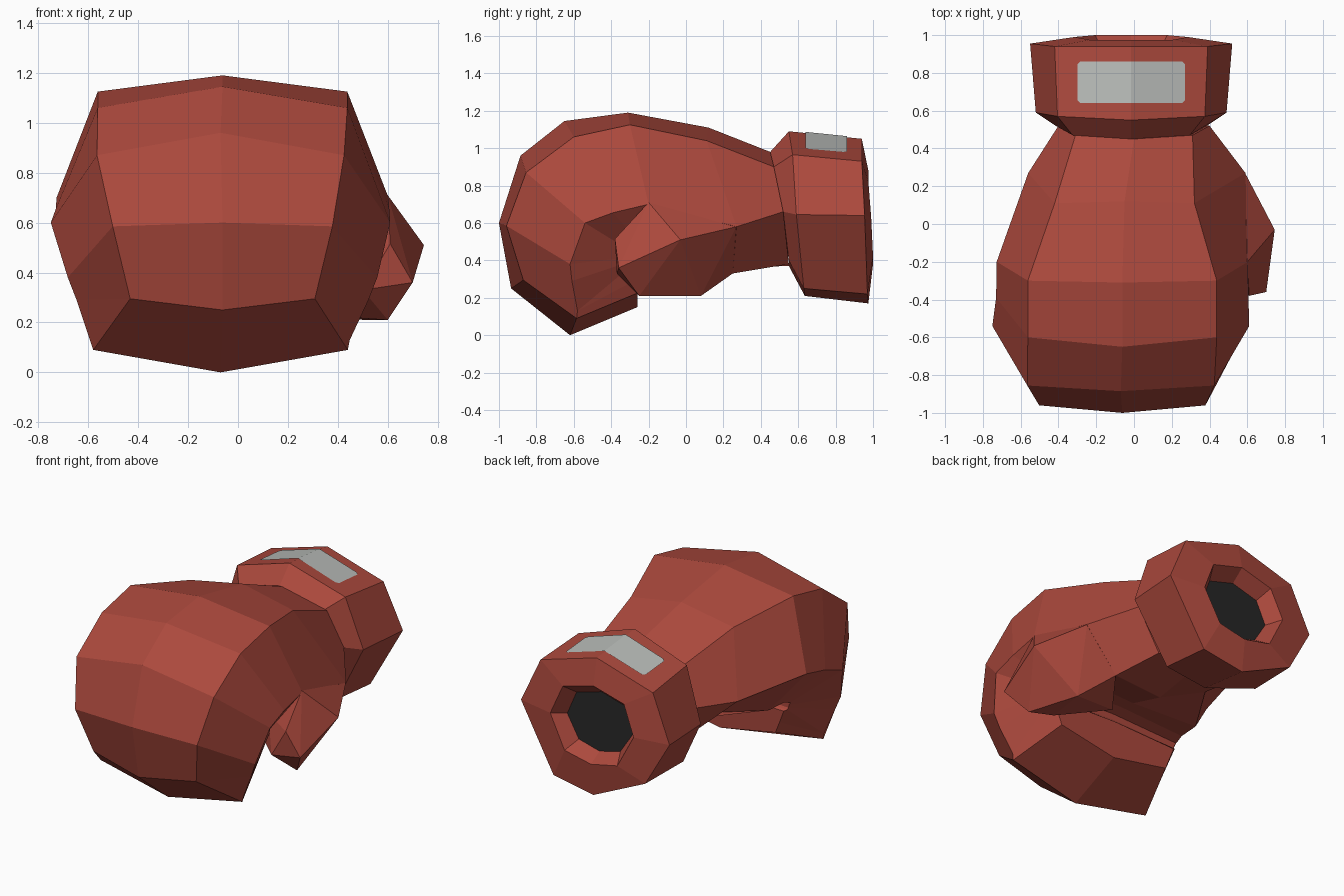
import bpy, bmesh

if "Cube" in bpy.data.objects:
    bpy.data.objects.remove(bpy.data.objects["Cube"])


def material(name, rgb):
    m = bpy.data.materials.new(name)
    m.diffuse_color = (*rgb, 1)
    m.use_nodes = True
    m.node_tree.nodes["Principled BSDF"].inputs["Base Color"].default_value = m.diffuse_color
    return m


RED = material("red", (0.41, 0.066, 0.046))
GREY = material("light grey", (0.48, 0.50, 0.48))
DARK = material("dark grey", (0.02, 0.02, 0.02))


def finish(name, bm, mats):
    bmesh.ops.recalc_face_normals(bm, faces=bm.faces[:])
    me = bpy.data.meshes.new(name)
    bm.to_mesh(me)
    bm.free()
    for m in mats:
        me.materials.append(m)
    ob = bpy.data.objects.new(name, me)
    bpy.context.collection.objects.link(ob)
    return ob


def loft(name, rings, mats, end_mat=0):
    """Skin eight-sided rings, each mirrored about its own centre x.
    Ring: centre x, top (y, z), then shoulder, side, low (y, z, half width),
    bottom (y, z), and optionally a different side and low for the -x half."""
    bm = bmesh.new()
    loops = []
    for cx, top, sh, side, low, bottom, *other in rings:
        right, left = [sh, side, low], [sh, *(other or (side, low))]
        pts = [(cx, *top)] + [(cx + w, y, z) for y, z, w in right]
        pts += [(cx, *bottom)] + [(cx - w, y, z) for y, z, w in reversed(left)]
        loops.append([bm.verts.new(p) for p in pts])
    for a, b in zip(loops, loops[1:]):
        for i in range(8):
            j = (i + 1) % 8
            bm.faces.new((a[i], a[j], b[j], b[i]))
    bm.faces.new(loops[0])
    bm.faces.new(loops[-1]).material_index = end_mat
    return finish(name, bm, mats)


# Hand: from the wrist over the knuckles and round to the curled fingertips
hand = [
    (0.00, (.45, .98), (.47, .90, .31), (.52, .66, .40), (.55, .38, .27), (.55, .37)),
    (-.05, (.12, 1.11), (.11, 1.04, .37), (.27, .58, .64), (.25, .33, .40), (.18, .36),
     (.27, .655, .51), (.20, .51, .33)),
    (-.062, (-.31, 1.19), (-.30, 1.125, .5), (-.20, .70, .665), (-.08, .46, .48), (-.08, .44)),
    (-.062, (-.65, 1.145), (-.60, 1.06, .5), (-.39, .655, .668), (-.22, .46, .49), (-.20, .47)),
    (-.070, (-.885, .96), (-.855, .87, .495), (-.54, .60, .68), (-.28, .44, .49), (-.28, .46)),
    (-.062, (-1.0, .60), (-.96, .585, .44), (-.62, .38, .62), (-.28, .42, .485), (-.28, .44)),
    (-.062, (-.935, .25), (-.87, .295, .37), (-.61, .29, .585), (-.28, .40, .48), (-.28, .42)),
    (-.07, (-.62, 0), (-.585, .09, .51), (-.58, .13, .518), (-.27, .39, .47), (-.27, .40)),
    (-.062, (-.26, .15), (-.26, .225, .40), (-.26, .30, .43), (-.26, .38, .46), (-.25, .39)),
]
loft("hand", hand, [RED])

# Thumb: faceted wedge on the side of the palm
bm = bmesh.new()
for p in [(.60, -.20, .71), (.61, -.38, .515), (.745, -.03, .51), (.70, -.36, .36),
          (.60, -.25, .21), (.50, .08, .21), (.588, .27, .58), (.35, .25, .33),
          (.50, -.37, .33), (.36, -.20, .50), (.45, -.20, .22), (.15, -.02, .29)]:
    bm.verts.new(p)
bmesh.ops.convex_hull(bm, input=bm.verts[:])
bmesh.ops.delete(bm, geom=[v for v in bm.verts if not v.link_faces], context='VERTS')
finish("thumb", bm, [RED])

# Cuff: flares from the wrist, folds over the rim into a shallow dark opening
cx = -.015
cuff = [
    (cx, (.45, .98), (.47, .90, .31), (.52, .66, .40), (.55, .40, .27), (.55, .37)),
    (cx, (.55, 1.09), (.57, .965, .39), (.59, .645, .505), (.63, .25, .29), (.635, .21),
     (.59, .62, .505), (.62, .36, .40)),
    (cx, (.94, 1.05), (.94, .93, .405), (.955, .64, .535), (.97, .22, .29), (.975, .17),
     (.955, .63, .535), (.97, .34, .37)),
    (cx, (.975, .88), (.975, .82, .22), (.99, .63, .30), (1.0, .42, .19), (1.0, .38)),
    (cx, (.89, .81), (.89, .76, .18), (.90, .61, .24), (.91, .47, .15), (.91, .43)),
]
loft("cuff", cuff, [RED, DARK], end_mat=1)


# Label plate: folded over the ridge on top of the cuff
def cuff_top(x, y):
    s, t = abs(x - cx), (y - .55) / .39
    return 1.09 - .04 * t - s * (.125 / .39 * (1 - t) + .12 / .405 * t) + .006


bm = bmesh.new()
for end in (-.30, .27):
    d = .015 if end < 0 else -.015
    outline = [(cx, .64), (end + d, .64), (end, .655), (end, .845), (end + d, .86), (cx, .86)]
    bm.faces.new([bm.verts.new((x, y, cuff_top(x, y))) for x, y in outline])
bmesh.ops.remove_doubles(bm, verts=bm.verts[:], dist=1e-4)
ob = finish("label_plate", bm, [GREY])
if ob.data.polygons[0].normal.z < 0:
    ob.data.flip_normals()
